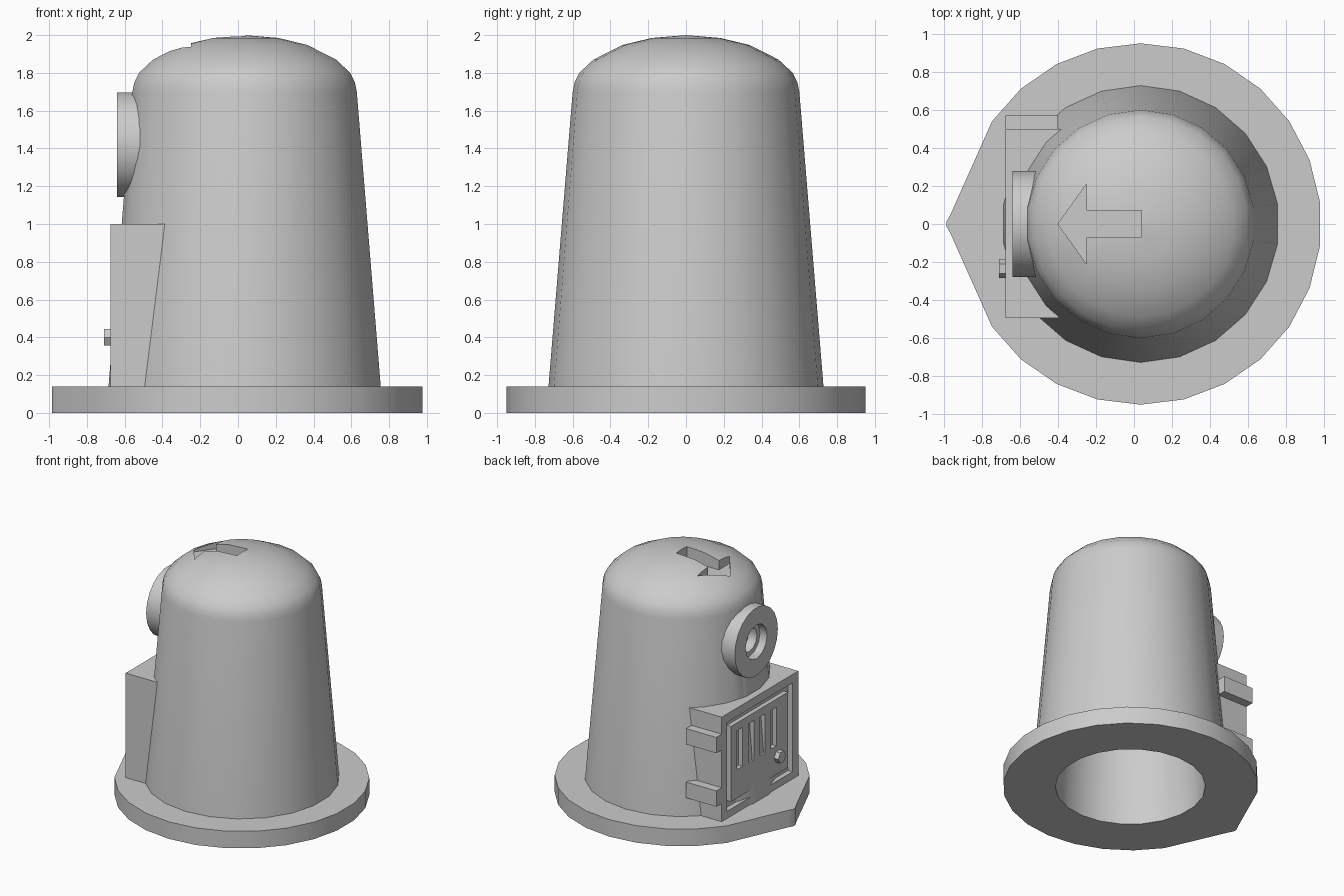
import bpy
import bmesh
from math import cos, sin, pi
from mathutils import Matrix, Vector

cube = bpy.data.objects.get("Cube")
if cube:
    bpy.data.objects.remove(cube)

grey = bpy.data.materials.new("light_grey")
grey.use_nodes = True
COLOUR = (0.6, 0.6, 0.6, 1)
grey.diffuse_color = COLOUR
grey.node_tree.nodes["Principled BSDF"].inputs["Base Color"].default_value = COLOUR

AXIS = 0.035          # x of the hood's centre line
FLOOR = 0.14          # top of the base plate


def finish(name, bm):
    bmesh.ops.recalc_face_normals(bm, faces=bm.faces)
    mesh = bpy.data.meshes.new(name)
    bm.to_mesh(mesh)
    bm.free()
    mesh.materials.append(grey)
    obj = bpy.data.objects.new(name, mesh)
    bpy.context.collection.objects.link(obj)
    return obj


def lathe(name, profile, sides=22):
    """Spin (radius, z) points about the hood axis."""
    bm = bmesh.new()
    turn = Matrix.Rotation(pi / sides, 3, 'Z')
    verts = [bm.verts.new(turn @ Vector((r, 0, z))) for r, z in profile]
    edges = [bm.edges.new(pair) for pair in zip(verts, verts[1:])]
    bmesh.ops.spin(bm, geom=verts + edges, cent=(0, 0, 0), axis=(0, 0, 1),
                   angle=2 * pi, steps=sides)
    bmesh.ops.remove_doubles(bm, verts=bm.verts, dist=0.0005)
    bmesh.ops.translate(bm, verts=bm.verts, vec=(AXIS, 0, 0))
    return finish(name, bm)


def prism(name, outline, z0, z1):
    bm = bmesh.new()
    face = bm.faces.new([bm.verts.new((x, y, z0)) for x, y in outline])
    top = bmesh.ops.extrude_face_region(bm, geom=[face])["geom"]
    bmesh.ops.translate(bm, vec=(0, 0, z1 - z0),
                        verts=[v for v in top if isinstance(v, bmesh.types.BMVert)])
    return finish(name, bm)


def box(name, x, y, z):
    return prism(name, [(x[0], y[0]), (x[1], y[0]), (x[1], y[1]), (x[0], y[1])], *z)


def side_cylinder(name, x0, x1, y, z, radius, sides):
    """Cylinder lying along x."""
    bm = bmesh.new()
    place = Matrix.Translation(((x0 + x1) / 2, y, z)) @ Matrix.Rotation(pi / 2, 4, 'Y')
    bmesh.ops.create_cone(bm, cap_ends=True, segments=sides, radius1=radius,
                          radius2=radius, depth=x1 - x0, matrix=place)
    return finish(name, bm)


def cut(targets, cutter):
    cutter.hide_render = True
    for obj in targets:
        mod = obj.modifiers.new("cut", 'BOOLEAN')
        mod.operation = 'DIFFERENCE'
        mod.solver = 'EXACT'
        mod.object = cutter
        bpy.context.view_layer.objects.active = obj
        bpy.ops.object.modifier_apply(modifier=mod.name)
    bpy.data.objects.remove(cutter)


# Base plate: round, drawn out to a blunt point, with a round opening
step = 2 * pi / 26
rim = [(AXIS + 0.95 * cos((k + 0.5) * step), 0.95 * sin((k + 0.5) * step))
       for k in range(-11, 11)]
nose = [(-0.965, 0.05), (-0.985, 0.015), (-0.985, -0.015), (-0.965, -0.05)]
base = prism("base_plate", rim + nose, 0, FLOOR)
cut([base], lathe("opening", [(0, -0.1), (0.56, -0.1), (0.56, 0.3), (0, 0.3)]))

# Hollow tapered hood with a domed top
hood = lathe("hood", [(0.56, FLOOR), (0.728, FLOOR), (0.6, 1.7), (0.59, 1.75),
                      (0.565, 1.8), (0.49, 1.87), (0.335, 1.948), (0.18, 1.985),
                      (0, 2), (0, 1.76), (0.3, 1.73), (0.46, 1.6), (0.56, FLOOR)])

# Direction arrow sunk into the dome
arrow = [(-0.4, 0), (-0.25, -0.21), (-0.25, -0.07), (0.04, -0.07),
         (0.04, 0.07), (-0.25, 0.07), (-0.25, 0.21)]
cut([hood], prism("arrow_cutter", arrow, 1.88, 2.1))

# Round port with a stepped bore
port = side_cylinder("port_ring", -0.64, -0.47, 0, 1.42, 0.28, 22)
for depth, radius in ((-0.575, 0.14), (-0.5, 0.1)):
    cut([port, hood], side_cylinder("bore", -0.8, depth, 0, 1.42, radius, 12))

# Side housing, hollowed where it meets the hood and recessed for the door
housing = box("housing", (-0.675, -0.3), (-0.495, 0.5), (FLOOR, 1))
cut([housing], lathe("hood_core", [(0, 0), (0.7, 0), (0.6, 1.3), (0, 1.3)]))
cut([housing], box("recess", (-0.8, -0.635), (-0.42, 0.43), (0.2, 0.93)))

# Door with four vent slots
door = box("door", (-0.672, -0.62), (-0.365, 0.375), (0.255, 0.875))
for i in range(4):
    y = 0.26 - 0.147 * i
    cut([door], box("slot", (-0.8, -0.5), (y - 0.035, y + 0.035), (0.49, 0.81)))

# Hinges and the door bolt
for name, z in (("lower_hinge", (0.29, 0.42)), ("upper_hinge", (0.73, 0.86))):
    box(name, (-0.675, -0.4), (0.49, 0.57), z)
side_cylinder("door_bolt", -0.71, -0.65, -0.235, 0.4, 0.05, 6)

# Smooth the round parts, keeping edges crisp
bpy.ops.object.select_all(action='DESELECT')
for obj in (base, hood, port):
    obj.select_set(True)
bpy.context.view_layer.objects.active = hood
bpy.ops.object.shade_smooth_by_angle(angle=pi / 6)
